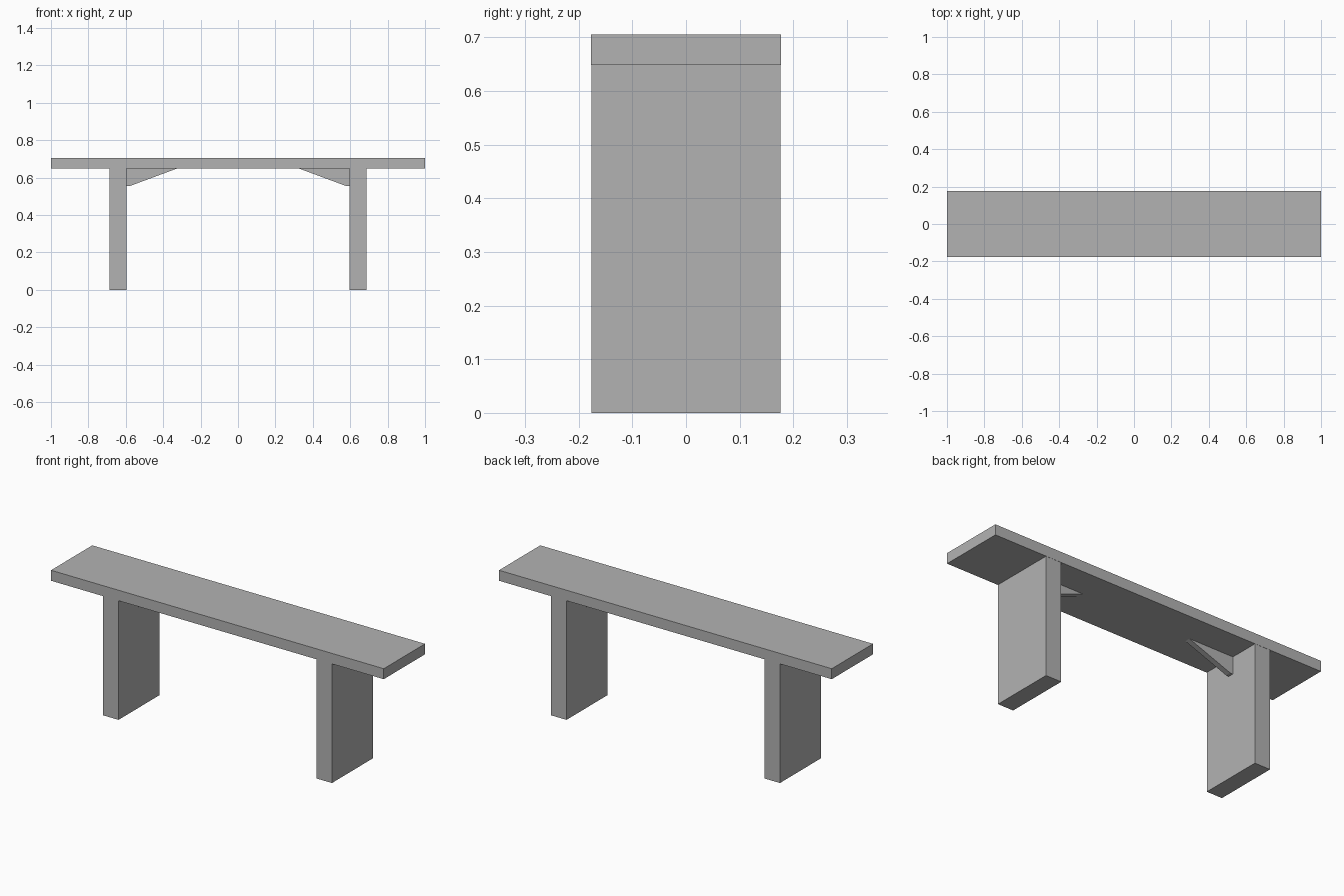
import bpy
import bmesh
from mathutils import Matrix, Vector

cube = bpy.data.objects.get("Cube")
if cube:
    bpy.data.objects.remove(cube, do_unlink=True)

GREY = (0.45, 0.45, 0.45, 1.0)
SEAT_BOTTOM, SEAT_TOP = 0.648, 0.705
LEG_INNER, LEG_OUTER = 0.595, 0.688

grey = bpy.data.materials.new("plain_grey")
grey.use_nodes = True
grey.diffuse_color = GREY
grey.node_tree.nodes["Principled BSDF"].inputs["Base Color"].default_value = GREY


def add_object(name, bm):
    bmesh.ops.recalc_face_normals(bm, faces=bm.faces)
    mesh = bpy.data.meshes.new(name)
    bm.to_mesh(mesh)
    bm.free()
    mesh.materials.append(grey)
    bpy.context.collection.objects.link(bpy.data.objects.new(name, mesh))


def box(name, low, high):
    low, high = Vector(low), Vector(high)
    place = Matrix.Translation((low + high) / 2) @ Matrix.Diagonal((high - low).to_4d())
    place[3][3] = 1.0
    bm = bmesh.new()
    bmesh.ops.create_cube(bm, size=1, matrix=place)
    add_object(name, bm)


def plate(name, profile, thickness):
    """Extrude an x-z outline along y, centred on y = 0."""
    bm = bmesh.new()
    face = bm.faces.new([bm.verts.new((x, -thickness / 2, z)) for x, z in profile])
    grown = bmesh.ops.extrude_face_region(bm, geom=[face])["geom"]
    moved = [v for v in grown if isinstance(v, bmesh.types.BMVert)]
    bmesh.ops.translate(bm, verts=moved, vec=(0, thickness, 0))
    add_object(name, bm)


# Seat plank
box("seat", (-1, -0.177, SEAT_BOTTOM), (1, 0.177, SEAT_TOP))

# Slab legs and the thin braces under the seat
for side, sign in (("left", 1), ("right", -1)):
    xs = sorted((sign * LEG_INNER, sign * LEG_OUTER))
    box(side + "_leg", (xs[0], -0.176, 0), (xs[1], 0.176, SEAT_BOTTOM))
    outline = [(LEG_INNER, SEAT_BOTTOM), (LEG_INNER, 0.555),
               (0.578, 0.555), (0.328, SEAT_BOTTOM)]
    plate(side + "_brace", [(sign * x, z) for x, z in outline], 0.03)
